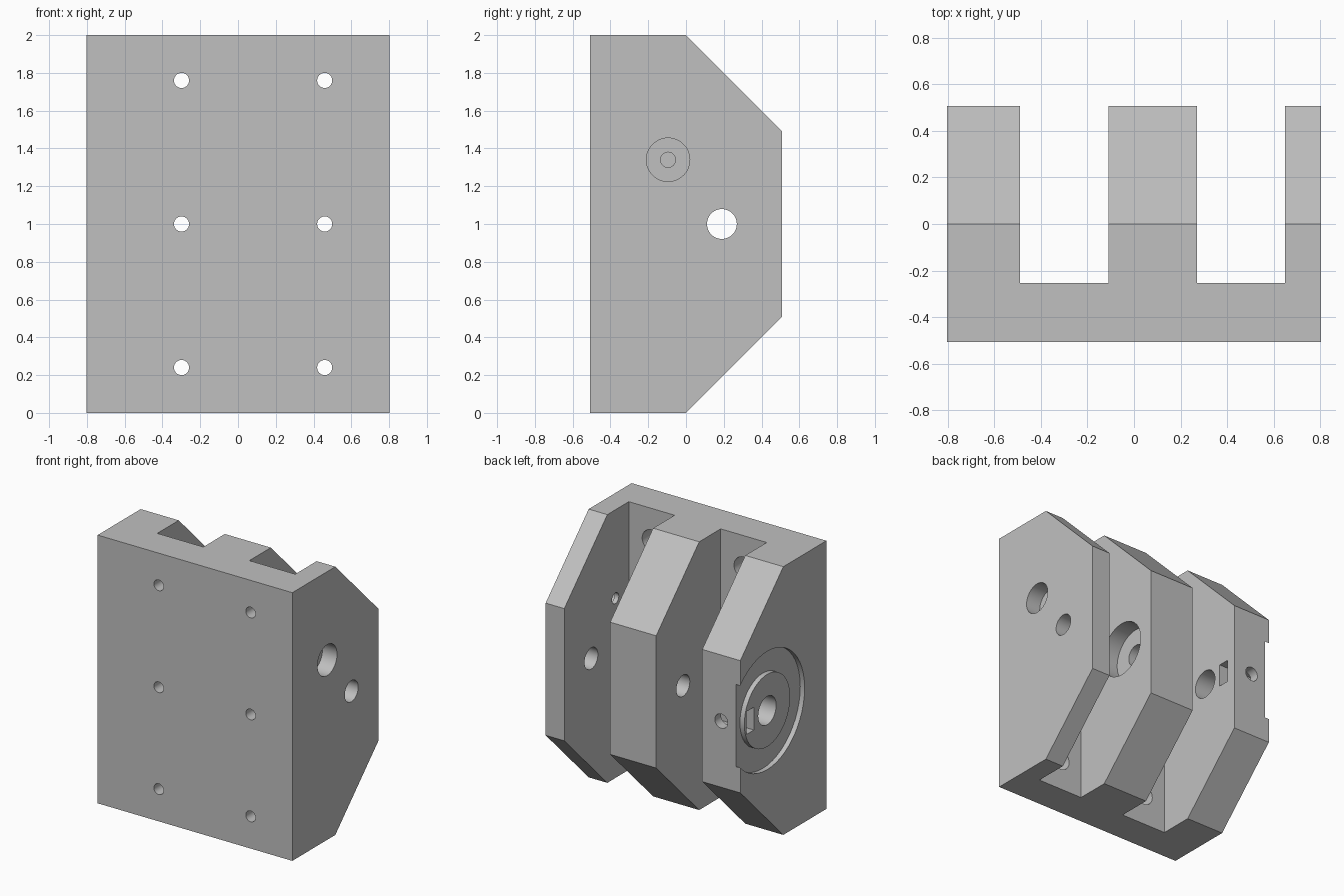
import bpy
import bmesh
import math
from mathutils import Matrix, Vector

if "Cube" in bpy.data.objects:
    bpy.data.objects.remove(bpy.data.objects["Cube"], do_unlink=True)

# Single grey material
grey = bpy.data.materials.new("machined_grey")
grey.use_nodes = True
COLOR = (0.527, 0.527, 0.527, 1.0)
grey.diffuse_color = COLOR
for node in grey.node_tree.nodes:
    if node.type == 'BSDF_PRINCIPLED':
        node.inputs["Base Color"].default_value = COLOR

HX, HY = 0.803, 0.507          # half width and half depth
FLOOR = -0.253                 # back surface of the mounting plate
SHAFT = (0.19, 1.0)            # y, z of the main shaft axis
PIN = (-0.095, 1.34)           # y, z of the pivot screw axis


def make_object(name, bm):
    bmesh.ops.recalc_face_normals(bm, faces=bm.faces)
    mesh = bpy.data.meshes.new(name)
    bm.to_mesh(mesh)
    bm.free()
    mesh.materials.append(grey)
    obj = bpy.data.objects.new(name, mesh)
    bpy.context.collection.objects.link(obj)
    return obj


def box(name, low, high):
    bm = bmesh.new()
    low, high = Vector(low), Vector(high)
    size = high - low
    mat = Matrix.Translation((low + high) / 2) @ Matrix.Diagonal((*size, 1))
    bmesh.ops.create_cube(bm, size=1, matrix=mat)
    return make_object(name, bm)


def rod(name, axis, start, end, center, radius):
    """Cylinder along x (center = y, z) or along y (center = x, z)."""
    mid = (start + end) / 2
    if axis == 'X':
        place = Matrix.Translation((mid, *center)) @ Matrix.Rotation(math.pi / 2, 4, 'Y')
    else:
        place = Matrix.Translation((center[0], mid, center[1])) @ Matrix.Rotation(math.pi / 2, 4, 'X')
    bm = bmesh.new()
    bmesh.ops.create_cone(bm, cap_ends=True, segments=48, radius1=radius,
                          radius2=radius, depth=end - start, matrix=place)
    return make_object(name, bm)


def combine(body, tool, operation='DIFFERENCE'):
    """Apply a boolean with the tool, then discard the tool."""
    tool.hide_render = True
    mod = body.modifiers.new(tool.name, 'BOOLEAN')
    mod.operation = operation
    mod.solver = 'EXACT'
    mod.object = tool
    bpy.context.view_layer.objects.active = body
    bpy.ops.object.modifier_apply(modifier=mod.name)
    bpy.data.objects.remove(tool, do_unlink=True)


# Block with bevelled back corners, extruded across the width
profile = [(-HY, 0), (0, 0), (HY, 0.507), (HY, 1.493), (0, 2), (-HY, 2)]
bm = bmesh.new()
face = bm.faces.new([bm.verts.new((-HX, y, z)) for y, z in profile])
ext = bmesh.ops.extrude_face_region(bm, geom=[face])
bmesh.ops.translate(bm, vec=(2 * HX, 0, 0),
                    verts=[g for g in ext["geom"] if isinstance(g, bmesh.types.BMVert)])
body = make_object("mounting_block", bm)

# Two full-height channels leaving three upright walls
for left, right in ((-0.489, -0.109), (0.271, 0.649)):
    combine(body, box("channel", (left, FLOOR, -0.2), (right, 0.8, 2.2)))

# Round recess with a central boss on the outer face of the thick wall
combine(body, rod("ring_recess", 'X', -0.9, -HX + 0.036, SHAFT, 0.441))
combine(body, rod("ring_boss", 'X', -HX, -0.7, SHAFT, 0.27), 'UNION')

# Shaft bore, wider through the thick wall, with a bearing pocket in the middle wall
combine(body, rod("wide_bore", 'X', -0.95, -0.3, SHAFT, 0.106))
combine(body, rod("shaft_bore", 'X', -0.3, 0.95, SHAFT, 0.079))
combine(body, rod("bearing_pocket", 'X', 0.141, 0.4, SHAFT, 0.205))

# Nut slot and set screw hole in the thick wall
combine(body, box("nut_slot", (-0.95, 0.347, 0.915), (-0.3, 0.435, 1.085)))
combine(body, rod("set_screw_hole", 'Y', SHAFT[0], 0.7, (-0.646, 1.0), 0.053))

# Counterbored pivot hole in the thin wall
combine(body, rod("pivot_hole", 'X', 0.5, 0.95, PIN, 0.04))
combine(body, rod("pivot_counterbore", 'X', 0.683, 0.95, PIN, 0.115))

# Mounting holes through the plate, counterbored from the channels
for x in (-0.299, 0.459):
    for z in (0.24, 1.0, 1.76):
        combine(body, rod("mount_hole", 'Y', -0.7, -0.1, (x, z), 0.04))
        combine(body, rod("mount_counterbore", 'Y', -0.38, -0.1, (x, z), 0.08))

# Smooth bores, sharp edges
bpy.ops.object.select_all(action='DESELECT')
body.select_set(True)
bpy.context.view_layer.objects.active = body
bpy.ops.object.shade_smooth_by_angle(angle=math.radians(30))
